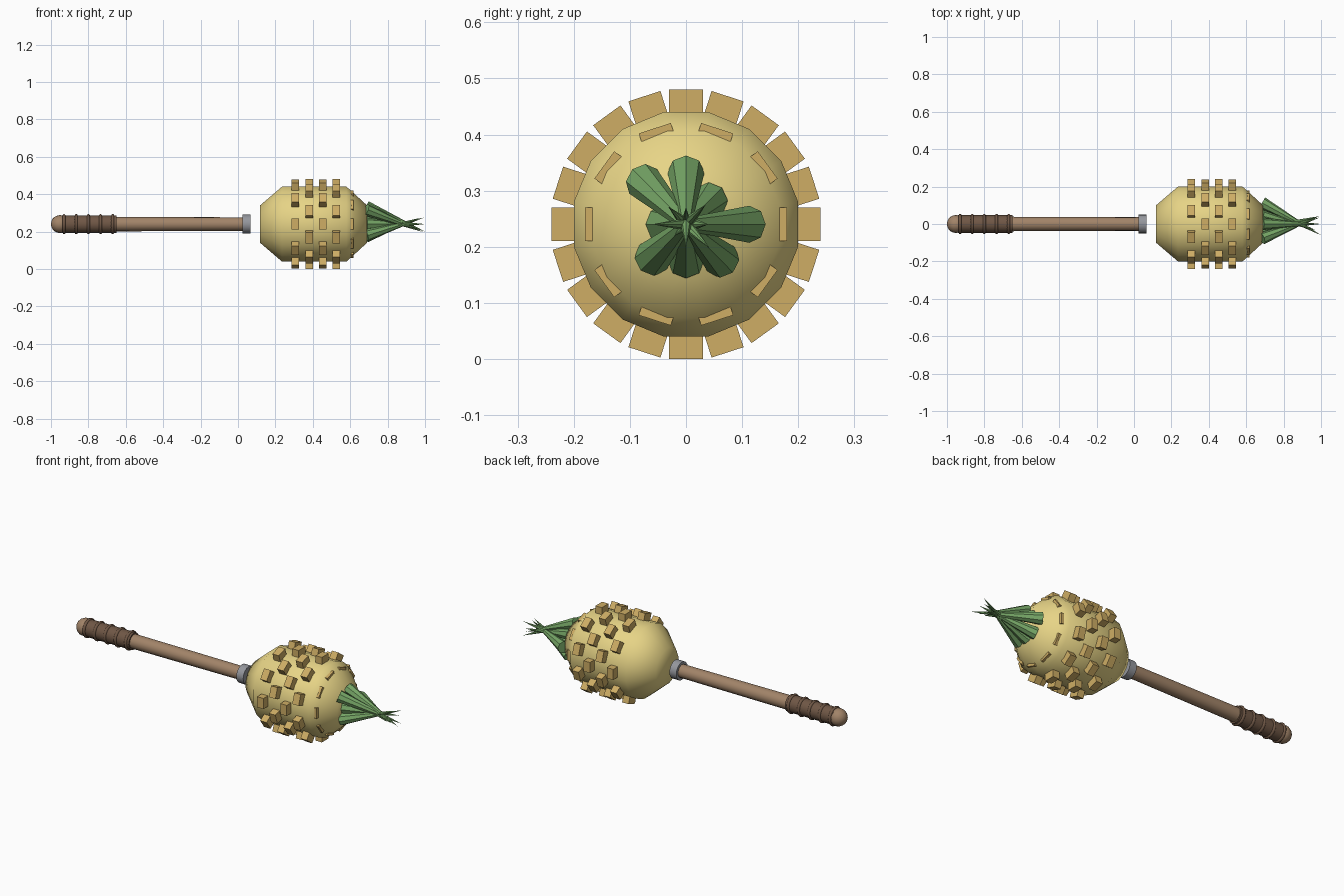
import bpy, bmesh, math
from mathutils import Vector, Matrix

if "Cube" in bpy.data.objects:
    bpy.data.objects.remove(bpy.data.objects["Cube"])

AXIS_Z = 0.24


def material(name, rgb):
    m = bpy.data.materials.new(name)
    m.diffuse_color = (*rgb, 1)
    m.use_nodes = True
    m.node_tree.nodes["Principled BSDF"].inputs["Base Color"].default_value = m.diffuse_color
    return m


RIND = material("rind_yellow", (0.80, 0.66, 0.24))
STUD = material("stud_gold", (0.62, 0.42, 0.13))
LEAF = material("leaf_green", (0.19, 0.40, 0.14))
WOOD = material("wood", (0.36, 0.23, 0.14))
WRAP = material("grip_brown", (0.16, 0.095, 0.06))
METAL = material("collar_grey", (0.30, 0.31, 0.34))


def finish(name, bm, mat, smooth=None):
    bmesh.ops.recalc_face_normals(bm, faces=bm.faces)
    me = bpy.data.meshes.new(name)
    bm.to_mesh(me)
    bm.free()
    me.materials.append(mat)
    ob = bpy.data.objects.new(name, me)
    ob.location.z = AXIS_Z
    bpy.context.collection.objects.link(ob)
    if smooth:
        bpy.ops.object.select_all(action='DESELECT')
        ob.select_set(True)
        bpy.context.view_layer.objects.active = ob
        bpy.ops.object.shade_smooth_by_angle(angle=math.radians(smooth))
    return ob


def lathe(name, profile, sides, mat, smooth=35, phase=0.0):
    """Revolve (x, radius) points around the x axis, closing both ends."""
    bm = bmesh.new()
    rings = []
    for x, r in profile:
        rings.append([bm.verts.new((x, r * math.cos(a), r * math.sin(a)))
                      for a in (phase + 2 * math.pi * i / sides for i in range(sides))])
    for a, b in zip(rings, rings[1:]):
        for i in range(sides):
            j = (i + 1) % sides
            bm.faces.new((a[i], a[j], b[j], b[i]))
    bm.faces.new(rings[0])
    bm.faces.new(rings[-1])
    return finish(name, bm, mat, smooth)


# Fruit head: barrel with tapered ends, flat side up
k = 1 / math.cos(math.pi / 16)
lathe("fruit_body", [(0.118, 0.1 * k), (0.235, 0.2 * k), (0.58, 0.2 * k),
                     (0.617, 0.167 * k), (0.69, 0.1 * k)], 16, RIND, 50, math.pi / 16)

# Staggered rows of block studs, the last row sunk into the taper
bm = bmesh.new()
for row in range(5):
    x = 0.307 + 0.0727 * row
    r = 0.21 if row < 4 else 0.15
    for i in range(10):
        a = math.radians(36 * i + 18 * (row % 2))
        m = (Matrix.Rotation(a, 4, 'X') @ Matrix.Translation((x, r, 0))
             @ Matrix.Diagonal((0.04, 0.06, 0.06, 1)))
        bmesh.ops.create_cube(bm, size=1, matrix=m)
finish("rind_studs", bm, STUD)

# Crown leaves: cones whose tips cross the axis (angle, base offset, tip x, tip overshoot)
leaves = [(90, 0.092, 1.00, 0.04), (135, 0.108, 0.99, 0.06), (45, 0.06, 0.95, 0.03),
          (0, 0.113, 1.00, 0.06), (-45, 0.09, 0.97, 0.045), (-90, 0.065, 0.96, 0.03),
          (-135, 0.085, 0.995, 0.05), (180, 0.04, 0.98, 0.04)]
bm = bmesh.new()
for deg, off, tip_x, over in leaves:
    a = math.radians(deg)
    out = Vector((0, math.cos(a), math.sin(a)))
    base = Vector((0.685, 0, 0)) + out * off
    tip = Vector((tip_x, 0, 0)) - out * over
    d = tip - base
    m = Matrix.Translation((base + tip) / 2) @ d.to_track_quat('Z', 'Y').to_matrix().to_4x4()
    bmesh.ops.create_cone(bm, cap_ends=True, segments=8, radius1=0.033, radius2=0,
                          depth=d.length, matrix=m)
finish("crown_leaves", bm, LEAF)

# Handle shaft and metal collar
lathe("handle_shaft", [(-0.95, 0.040), (0.05, 0.036)], 16, WOOD)
lathe("collar", [(0.025, 0.051), (0.068, 0.051)], 16, METAL)

# Grip wrap with raised bands
lathe("grip", [(-0.94, 0.047), (-0.65, 0.047)], 16, WRAP)
for i in range(5):
    x = -0.93 + 0.065 * i
    pts = [(x + 0.008 * math.cos(t), 0.046 + 0.008 * math.sin(t))
           for t in (math.pi * (1 - j / 4) for j in range(5))]
    lathe(f"grip_band_{i + 1}", pts, 24, WRAP, 60)

# Rounded pommel
bm = bmesh.new()
bmesh.ops.create_uvsphere(bm, u_segments=16, v_segments=10, radius=0.048,
                          matrix=Matrix.Translation((-0.952, 0, 0)) @ Matrix.Rotation(math.pi / 2, 4, 'Y'))
finish("pommel", bm, WOOD, 60)
